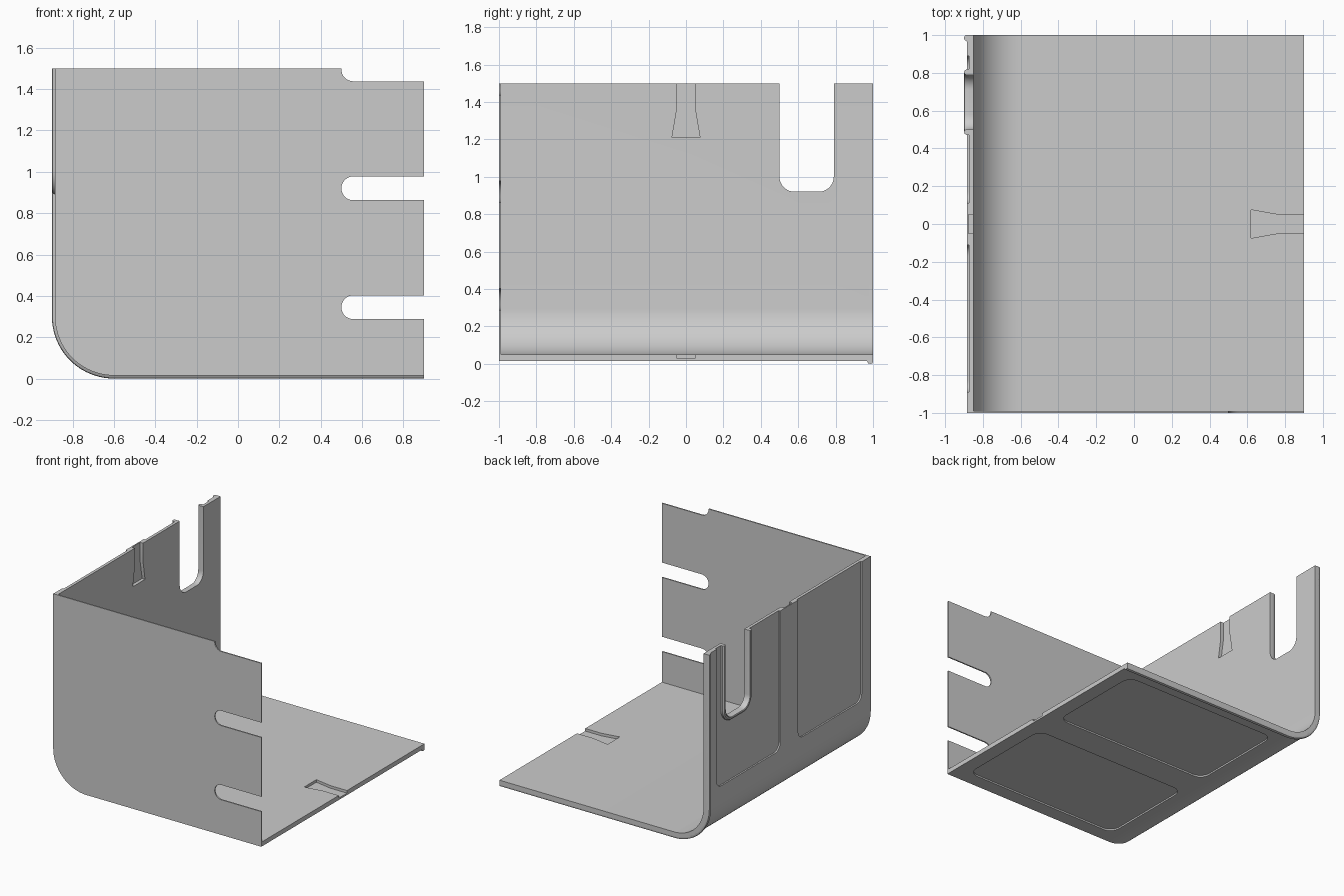
import bpy, bmesh
from math import sin, cos, pi
from mathutils import Vector

cube = bpy.data.objects.get("Cube")
if cube:
    bpy.data.objects.remove(cube, do_unlink=True)

grey = bpy.data.materials.new("light grey")
grey.use_nodes = True
grey.diffuse_color = (0.6, 0.6, 0.6, 1)
grey.node_tree.nodes["Principled BSDF"].inputs["Base Color"].default_value = grey.diffuse_color


def finish(name, bm):
    bmesh.ops.recalc_face_normals(bm, faces=bm.faces)
    mesh = bpy.data.meshes.new(name)
    bm.to_mesh(mesh)
    bm.free()
    mesh.materials.append(grey)
    obj = bpy.data.objects.new(name, mesh)
    bpy.context.collection.objects.link(obj)
    return obj


def loft(name, rings):
    """Solid through a list of matching closed rings, capped at both ends."""
    bm = bmesh.new()
    rows = [[bm.verts.new(p) for p in ring] for ring in rings]
    n = len(rows[0])
    for a, b in zip(rows, rows[1:]):
        for i in range(n):
            j = (i + 1) % n
            bm.faces.new((a[i], a[j], b[j], b[i]))
    bm.faces.new(rows[0])
    bm.faces.new(rows[-1])
    return finish(name, bm)


# Mappings from a flat outline (a, b) and a depth d to space
def on_wall(a, b, d): return Vector((d, a, b))
def on_front(a, b, d): return Vector((a, d, b))
def on_floor(a, b, d): return Vector((a, b, d))


def prism(name, outline, place, d0, d1):
    return loft(name, [[place(a, b, d) for a, b in outline] for d in (d0, d1)])


def sweep(name, frames, section, place):
    """Section points are (offset along the frame normal, depth)."""
    return loft(name, [[place(a + na * u, b + nb * u, d) for u, d in section]
                       for a, b, na, nb in frames])


def arc(a, b, start, end, steps=16):
    angles = [start + (end - start) * i / steps for i in range(steps + 1)]
    return [(a, b, cos(t), sin(t)) for t in angles]


def offset(frames, r):
    return [(a + na * r, b + nb * r) for a, b, na, nb in frames]


def rounded_rect(a0, a1, b0, b1, r):
    centres = ((a1 - r, b1 - r), (a0 + r, b1 - r), (a0 + r, b0 + r), (a1 - r, b0 + r))
    frames = []
    for i, (a, b) in enumerate(centres):
        frames += arc(a, b, i * pi / 2, (i + 1) * pi / 2, 8)
    return offset(frames, r)


def cut(target, cutter):
    cutter.hide_render = True
    mod = target.modifiers.new("cut", "BOOLEAN")
    mod.operation = "DIFFERENCE"
    mod.solver = "EXACT"
    mod.object = cutter
    bpy.context.view_layer.objects.active = target
    bpy.ops.object.modifier_apply(modifier=mod.name)
    bpy.data.objects.remove(cutter, do_unlink=True)


TOP, END = 1.5, 0.9
OUTER, INNER, RIM = 0.285, 0.25, 0.3

# Path shared by wall, bend and floor; path around the U notch
bend = [(-0.6, TOP, -1, 0)] + arc(-0.6, 0.3, pi, 1.5 * pi, 20) + [(END, 0.3, 0, -1)]
notch = ([(0.58, TOP, -1, 0)] + arc(0.58, 1, pi, 1.5 * pi, 10)
         + arc(0.71, 1, 1.5 * pi, 2 * pi, 10) + [(0.71, TOP, 1, 0)])

# Bent wall and floor
shell = sweep("wall_and_floor", bend,
              [(INNER, -0.99), (INNER, 1), (OUTER, 1), (OUTER, -0.99)],
              on_front)

# Recessed panels on the outside
for lo, hi in ((0.11, 0.89), (-0.89, -0.11)):
    cut(shell, prism("wall_recess", rounded_rect(lo, hi, 0.42, 1.7, 0.06),
                     on_wall, -1.1, -0.873))
    cut(shell, prism("floor_recess", rounded_rect(-0.54, 0.79, lo, hi, 0.08),
                     on_floor, -0.1, 0.027))

# Flared grooves on the inside
def flare(end, length):
    tip, neck = end - length, end - length / 2
    half = [(tip, 0.075), (neck, 0.05), (end + 0.1, 0.05)]
    return half + [(a, -b) for a, b in reversed(half)]

cut(shell, prism("floor_groove", flare(END, 0.28), on_floor, 0.03, 0.1))
cut(shell, prism("wall_groove", [(b, a) for a, b in flare(TOP, 0.29)],
                 on_wall, -0.875, -0.8))

# U notch in the wall
cut(shell, prism("notch_cutter", [(0.5, 1.7)] + offset(notch, 0.08) + [(0.79, 1.7)],
                 on_wall, -1.1, -0.7))

# Rounded lip around the notch
lip = sweep("notch_lip", notch,
            [(0.08, -0.865), (0.08, -0.89), (0.084, -0.897), (0.092, -0.9),
             (0.102, -0.897), (0.11, -0.886), (0.11, -0.865)], on_wall)

# Rounded rim along the back edge
rim = sweep("back_rim", bend,
            [(0.27, 1), (0.29, 1), (0.297, 0.996), (RIM, 0.985),
             (0.297, 0.974), (0.285, 0.967), (0.27, 0.967)], on_front)

# Thin front panel with round-ended slots
front = prism("front_panel", offset(bend, OUTER) + [(END, TOP)], on_front, -1, -0.99)
for i in range(3):
    z = 0.345 + 0.575 * i
    slot = offset(arc(0.5575, z, pi / 2, 1.5 * pi), 0.0575)
    cut(front, prism("slot_cutter", slot + [(1.1, z - 0.0575), (1.1, z + 0.0575)],
                     on_front, -1.1, -0.9))

bpy.ops.object.select_all(action="DESELECT")
for obj in (shell, lip, rim, front):
    obj.select_set(True)
bpy.context.view_layer.objects.active = shell
bpy.ops.object.shade_smooth_by_angle(angle=pi / 6)
